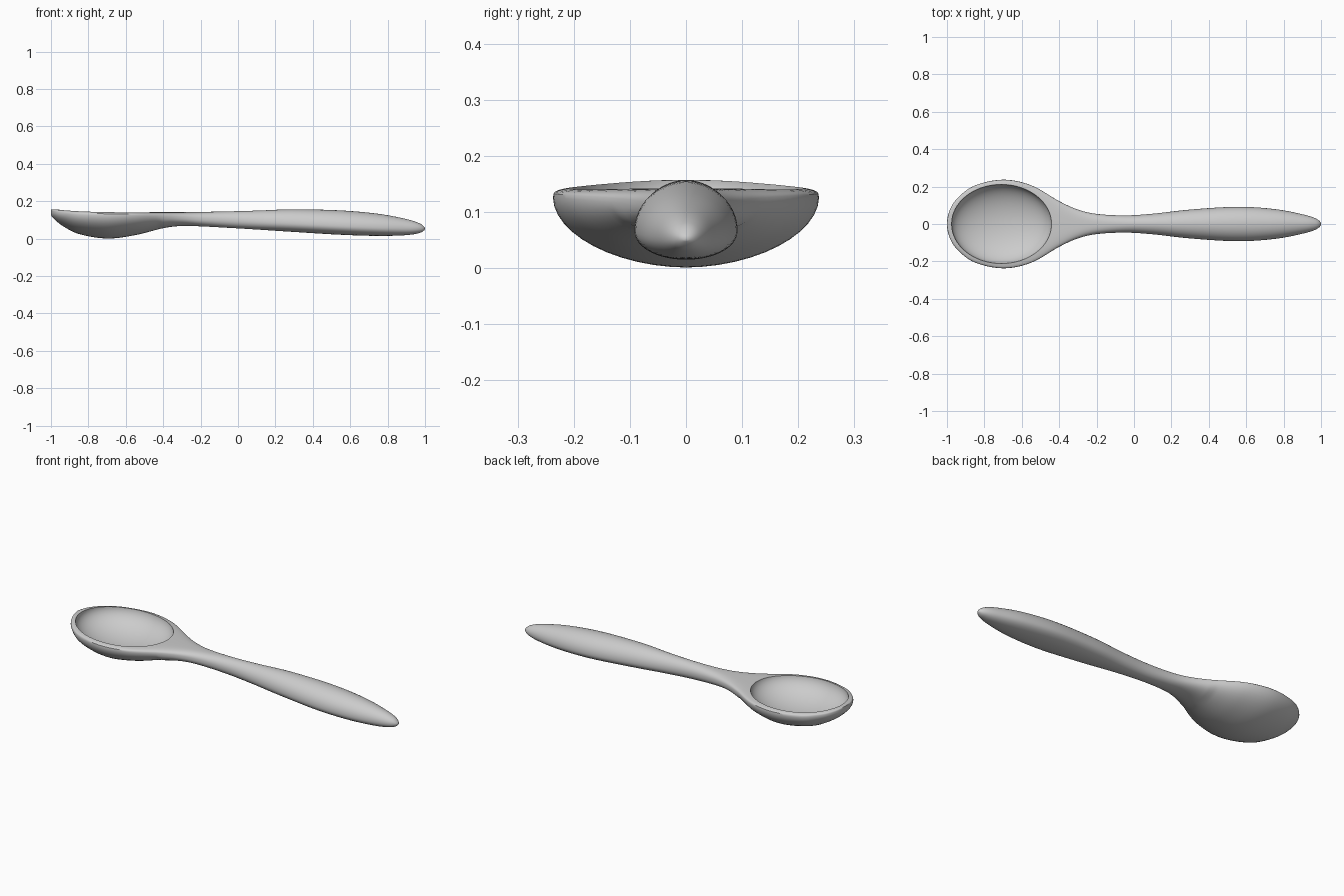
import bpy
import bmesh
from math import cos, sin, pi, copysign
from mathutils import Matrix

if "Cube" in bpy.data.objects:
    bpy.data.objects.remove(bpy.data.objects["Cube"], do_unlink=True)

# One material for the whole utensil
grey = bpy.data.materials.new("plain grey")
grey.use_nodes = True
colour = (0.6, 0.6, 0.6, 1)
grey.diffuse_color = colour
grey.node_tree.nodes["Principled BSDF"].inputs["Base Color"].default_value = colour

# Stations: x, half width, top, bottom, widest height, top squareness
STATIONS = [
    (-1.0, 0.0, 0.157, 0.125, 0.14, 4),
    (-0.985, 0.075, 0.157, 0.108, 0.138, 4),
    (-0.94, 0.142, 0.155, 0.07, 0.133, 4),
    (-0.85, 0.206, 0.151, 0.025, 0.128, 4),
    (-0.7, 0.237, 0.147, 0.001, 0.125, 4),
    (-0.55, 0.207, 0.143, 0.019, 0.123, 4),
    (-0.4, 0.122, 0.142, 0.056, 0.116, 3.5),
    (-0.3, 0.077, 0.142, 0.068, 0.11, 3),
    (-0.2, 0.054, 0.143, 0.066, 0.105, 2.5),
    (-0.05, 0.046, 0.146, 0.058, 0.1, 2.1),
    (0.1, 0.055, 0.15, 0.049, 0.092, 2),
    (0.3, 0.077, 0.157, 0.036, 0.082, 2),
    (0.55, 0.092, 0.151, 0.021, 0.068, 2),
    (0.75, 0.08, 0.133, 0.015, 0.06, 2),
    (0.9, 0.052, 0.105, 0.019, 0.056, 2),
    (0.975, 0.028, 0.08, 0.032, 0.055, 2),
    (1.0, 0.0, 0.056, 0.05, 0.053, 2),
]
STEPS, SIDES = 7, 48


def blend(a, b, c, d, t):
    """Smooth curve from b to c."""
    return tuple(0.5 * (2 * q + (r - p) * t + (2 * p - 5 * q + 4 * r - s) * t * t
                        + (3 * q - p - 3 * r + s) * t ** 3)
                 for p, q, r, s in zip(a, b, c, d))


def mirrored(key):
    return (key[0], -key[1]) + key[2:]


def rounded(value, n):
    return copysign(abs(value) ** (2 / n), value)


# Body: sections lofted from the bowl tip to the handle end
keys = [mirrored(STATIONS[1])] + STATIONS + [mirrored(STATIONS[-2])]
sections = [blend(*keys[i:i + 4], j / STEPS)
            for i in range(len(STATIONS) - 1) for j in range(STEPS)]
bm = bmesh.new()
rings = []
for x, w, top, bottom, mid, square in sections[1:]:
    ring = []
    for k in range(SIDES):
        a = 2 * pi * k / SIDES
        n = square if sin(a) > 0 else (1.9 if x < -0.4 else 2.2)
        height = top - mid if sin(a) > 0 else mid - bottom
        ring.append(bm.verts.new((x, w * rounded(cos(a), n),
                                  mid + height * rounded(sin(a), n))))
    rings.append(ring)
for r, s in zip(rings, rings[1:]):
    for k in range(SIDES):
        m = (k + 1) % SIDES
        bm.faces.new((r[k], r[m], s[m], s[k]))
# Rounded closing points at both ends
for ring, key in ((rings[0], STATIONS[0]), (rings[-1], STATIONS[-1])):
    tip = bm.verts.new((key[0], 0, key[4]))
    for k in range(SIDES):
        bm.faces.new((ring[k], ring[(k + 1) % SIDES], tip))
bmesh.ops.recalc_face_normals(bm, faces=bm.faces)
mesh = bpy.data.meshes.new("spoon_body")
bm.to_mesh(mesh)
bm.free()
spoon = bpy.data.objects.new("spoon_body", mesh)
bpy.context.collection.objects.link(spoon)
mesh.materials.append(grey)

# Hollow of the bowl, cut with an ellipsoid
bm = bmesh.new()
bmesh.ops.create_uvsphere(bm, u_segments=64, v_segments=32, radius=1,
                          matrix=Matrix.Translation((-0.708, 0, 0.149))
                          @ Matrix.Diagonal((0.268, 0.212, 0.117, 1)))
cutter_mesh = bpy.data.meshes.new("bowl_cutter")
bm.to_mesh(cutter_mesh)
bm.free()
cutter_mesh.materials.append(grey)
cutter = bpy.data.objects.new("bowl_cutter", cutter_mesh)
bpy.context.collection.objects.link(cutter)
cutter.hide_render = True

hollow = spoon.modifiers.new("bowl hollow", "BOOLEAN")
hollow.operation = "DIFFERENCE"
hollow.solver = "EXACT"
hollow.object = cutter
bpy.ops.object.select_all(action="DESELECT")
spoon.select_set(True)
bpy.context.view_layer.objects.active = spoon
bpy.ops.object.modifier_apply(modifier=hollow.name)
bpy.data.objects.remove(cutter, do_unlink=True)
bpy.ops.object.shade_smooth_by_angle(angle=0.6)
